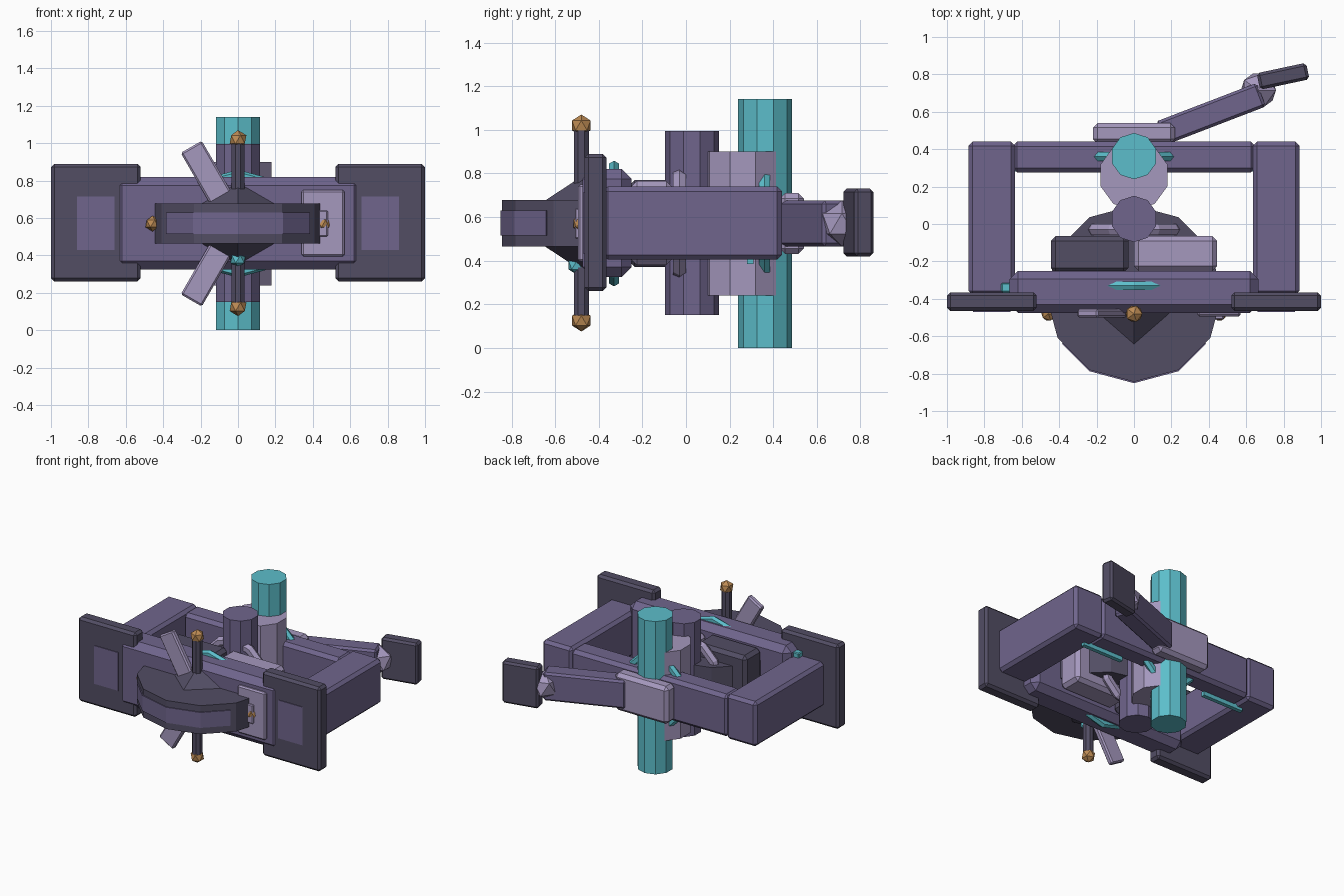
import bpy, bmesh, math
from mathutils import Vector

if "Cube" in bpy.data.objects:
    bpy.data.objects.remove(bpy.data.objects["Cube"])

def mat(name, rgb):
    m = bpy.data.materials.new(name)
    m.diffuse_color = (*rgb, 1)
    m.use_nodes = True
    m.node_tree.nodes["Principled BSDF"].inputs["Base Color"].default_value = m.diffuse_color
    return m

PURPLE = mat("purple", (0.16, 0.13, 0.265))
DARK = mat("dark purple", (0.085, 0.075, 0.127))
PALE = mat("pale lilac", (0.376, 0.314, 0.515))
CYAN = mat("cyan", (0.107, 0.515, 0.597))
GOLD = mat("gold", (0.515, 0.262, 0.09))
ZC = 0.57  # height of the horizontal centre plane

def finish(name, material):
    o = bpy.context.object
    o.name = name
    o.data.materials.append(material)
    return o

def box(name, material, x, y, z, bevel=0.0, rot=(0, 0, 0)):
    """Box from (min, max) extents, turned about its centre."""
    c = [(a + b) / 2 for a, b in (x, y, z)]
    bpy.ops.mesh.primitive_cube_add(size=1, location=c, rotation=rot)
    o = finish(name, material)
    o.scale = [b - a for a, b in (x, y, z)]
    bpy.ops.object.transform_apply(location=False, rotation=False, scale=True)
    if bevel:
        m = o.modifiers.new("chamfer", "BEVEL")
        m.width = bevel
        m.segments = 1
    return o

def cyl(name, material, x, y, z0, z1, r, sides, turn=0.0):
    bpy.ops.mesh.primitive_cylinder_add(vertices=sides, radius=r, depth=z1 - z0,
                                        location=(x, y, (z0 + z1) / 2), rotation=(0, 0, turn))
    return finish(name, material)

def ico(name, material, loc, r):
    bpy.ops.mesh.primitive_ico_sphere_add(subdivisions=1, radius=r, location=loc)
    return finish(name, material)

def ring(name, material, y, major, minor):
    bpy.ops.mesh.primitive_torus_add(major_segments=12, minor_segments=6, major_radius=major,
                                     minor_radius=minor, location=(0, y, ZC),
                                     rotation=(math.pi / 2, 0, 0))
    return finish(name, material)

# Rectangular frame
box("front_beam", PURPLE, (-0.665, 0.665), (-0.475, -0.25), (0.325, 0.82), 0.045)
box("rear_beam", PURPLE, (-0.65, 0.65), (0.275, 0.44), (0.415, 0.73), 0.025)
for s, side in ((-1, "left"), (1, "right")):
    xs = lambda a, b: tuple(sorted((s * a, s * b)))
    box(side + "_beam", PURPLE, xs(0.635, 0.885), (-0.38, 0.44), (0.405, 0.74), 0.022)
    # End plates with a lighter face panel
    box(side + "_end_plate", DARK, xs(0.52, 1.0), (-0.465, -0.365), (0.26, 0.89), 0.018)
    box(side + "_face_panel", PURPLE, xs(0.66, 0.86), (-0.47, -0.462), (0.43, 0.715))
    box(side + "_light_strip", CYAN, xs(0.36, 0.7), (0.28, 0.31), (0.385, 0.42))

# Central columns
cyl("rear_column", CYAN, 0, 0.363, 0, 1.14, 0.124, 10)
cyl("middle_column", PALE, 0, 0.26, 0.24, 0.90, 0.188, 10)
cyl("front_column", PURPLE, 0, 0.027, 0.15, 0.995, 0.124, 10)

# Inner modules
box("dark_module", DARK, (-0.445, -0.03), (-0.26, -0.065), (0.37, 0.77), 0.025)
box("pale_module", PALE, (0.0, 0.445), (-0.25, -0.065), (0.38, 0.765), 0.025)

# Faceted hoops standing across the frame
ring("rear_hoop", CYAN, 0.36, 0.245, 0.028)
ring("middle_hoop", PALE, -0.03, 0.24, 0.034)
ring("front_hoop", CYAN, -0.33, 0.262, 0.026)

# Twelve-sided front disc
DY, R = -0.372, 0.472
cyl("front_disc", DARK, 0, DY, 0.465, 0.678, R, 12)

# Lighter band on the front rim of the disc
bm = bmesh.new()
flat = lambda p: Vector((p[0], p[1] + DY, 0))
def rim(deg, r):
    base = 30 * math.floor(deg / 30)
    t = deg / 30 - base / 30
    p, q = [Vector((math.sin(math.radians(a)) * r, -math.cos(math.radians(a)) * r))
            for a in (base, base + 30)]
    return p.lerp(q, t)
outer = [flat(rim(a, R + 0.007)) for a in (-55, -30, 0, 30, 55)]
inner = [flat(rim(a, R - 0.003)) for a in (55, 30, 0, -30, -55)]
face = bm.faces.new([bm.verts.new(v + Vector((0, 0, 0.515))) for v in outer + inner])
ext = bmesh.ops.extrude_face_region(bm, geom=[face])
bmesh.ops.translate(bm, vec=(0, 0, 0.115),
                    verts=[g for g in ext["geom"] if isinstance(g, bmesh.types.BMVert)])
bmesh.ops.recalc_face_normals(bm, faces=bm.faces)
me = bpy.data.meshes.new("rim_band")
bm.to_mesh(me)
bm.free()
me.materials.append(PURPLE)
bpy.context.collection.objects.link(bpy.data.objects.new("rim_band", me))

# Nose cone behind the disc, pointing forwards
bpy.ops.mesh.primitive_cone_add(vertices=6, radius1=0.225, radius2=0, depth=0.34,
                                location=(0, -0.635, ZC), rotation=(math.pi / 2, 0, 0))
finish("nose_cone", DARK)
ico("lower_gem", CYAN, (0, -0.5, 0.38), 0.045)

# Crossed rods tipped with gold beads
cyl("vertical_rod", DARK, 0, -0.48, 0.13, 1.02, 0.037, 8, math.pi / 8)
o = cyl("horizontal_rod", DARK, 0, -0.48, 0.12, 1.02, 0.03, 8)
o.rotation_euler = (0, math.pi / 2, 0)
o.location.z = ZC
for i, (x, z) in enumerate(((0, 0.125), (0, 1.02), (-0.457, ZC), (0.457, ZC))):
    ico("gold_bead_%d" % i, GOLD, (x, -0.48, z), 0.05 if x == 0 else 0.042)

# Slanted fins above and below the disc
for s, label in ((1, "upper"), (-1, "lower")):
    box(label + "_fin", PALE, (-0.205, -0.075), (-0.5, -0.455),
        (ZC + s * 0.22 - 0.22, ZC + s * 0.22 + 0.22), 0.01, (0, -s * math.radians(30), 0))

# Small plate on the front beam
box("front_plate", PALE, (0.34, 0.57), (-0.495, -0.46), (0.395, 0.75), 0.01)
box("plate_boss", PALE, (0.43, 0.48), (-0.51, -0.48), (0.5, 0.64), 0.006)
box("corner_button", CYAN, (-0.71, -0.645), (-0.365, -0.315), (0.72, 0.775), 0.006)

# Rear bracket and jointed arm
box("rear_bracket", PALE, (-0.22, 0.22), (0.43, 0.54), (0.43, 0.71), 0.025)
box("arm", PURPLE, (0.12, 0.70), (0.52, 0.655), (0.465, 0.675), 0.015,
    (0, 0, math.radians(21)))
ico("arm_joint", PALE, (0.665, 0.715, ZC), 0.105)
box("arm_end_plate", DARK, (0.662, 0.932), (0.745, 0.835), (0.42, 0.73), 0.015,
    (0, 0, math.radians(12)))
